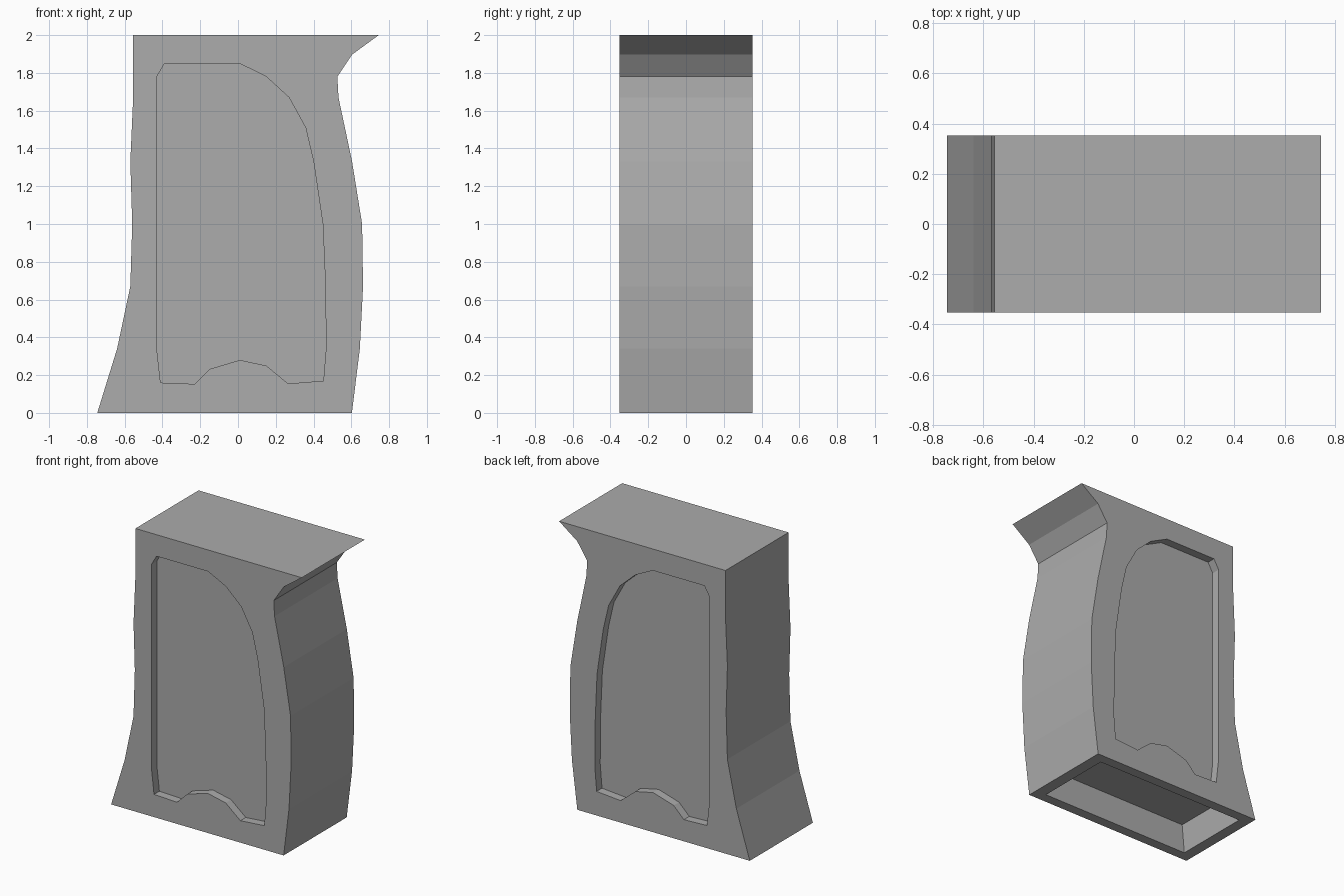
import bpy, bmesh

if "Cube" in bpy.data.objects:
    bpy.data.objects.remove(bpy.data.objects["Cube"])

HALF = 0.352      # half thickness of the body
RECESS = 0.06     # depth of the side panels


def make_object(name, bm):
    bmesh.ops.recalc_face_normals(bm, faces=bm.faces)
    mesh = bpy.data.meshes.new(name)
    bm.to_mesh(mesh)
    bm.free()
    mesh.materials.append(dark_grey)
    obj = bpy.data.objects.new(name, mesh)
    bpy.context.collection.objects.link(obj)
    return obj


def loft(name, rings):
    """Closed solid between two matching rings of points."""
    bm = bmesh.new()
    a, b = [[bm.verts.new(p) for p in ring] for ring in rings]
    bm.faces.new(a)
    bm.faces.new(b)
    for i in range(len(a)):
        j = (i + 1) % len(a)
        bm.faces.new((a[i], a[j], b[j], b[i]))
    return make_object(name, bm)


def slab(name, profile, y0, y1):
    return loft(name, [[(x, y, z) for x, z in profile] for y in (y0, y1)])


def cut(target, cutter):
    cutter.hide_render = True
    cutter.hide_set(True)
    mod = target.modifiers.new(cutter.name, 'BOOLEAN')
    mod.operation = 'DIFFERENCE'
    mod.solver = 'EXACT'
    mod.object = cutter


# Dark grey finish
dark_grey = bpy.data.materials.new("dark_grey")
dark_grey.diffuse_color = (0.412, 0.412, 0.412, 1)
dark_grey.use_nodes = True
dark_grey.node_tree.nodes["Principled BSDF"].inputs["Base Color"].default_value = dark_grey.diffuse_color

# Main body silhouette
outline = [(-0.745, 0), (0.603, 0), (0.645, 0.34), (0.662, 0.67), (0.657, 1.0),
           (0.604, 1.33), (0.532, 1.67), (0.526, 1.78), (0.604, 1.897), (0.745, 2.0),
           (-0.555, 2.0), (-0.555, 1.67), (-0.57, 1.33), (-0.56, 1.0),
           (-0.57, 0.67), (-0.64, 0.34)]
grip = slab("grip_body", outline, -HALF, HALF)

# Recessed panel on both broad sides
panel = [(-0.41, 0.16), (-0.23, 0.153), (-0.15, 0.232), (0.01, 0.28), (0.15, 0.25),
         (0.265, 0.155), (0.452, 0.17), (0.466, 0.34), (0.463, 0.67), (0.449, 1.0),
         (0.40, 1.33), (0.358, 1.51), (0.27, 1.67), (0.15, 1.78), (0.012, 1.848),
         (-0.39, 1.848), (-0.43, 1.78), (-0.43, 0.34)]
for side, sign in (("front", -1), ("back", 1)):
    cut(grip, slab(side + "_panel_cutter", panel,
                   sign * (HALF - RECESS), sign * (HALF + 0.1)))

# Shallow rectangular well in the underside
def rectangle(x0, x1, y, z):
    return [(x0, -y, z), (x1, -y, z), (x1, y, z), (x0, y, z)]

cut(grip, loft("base_well_cutter", [rectangle(-0.668, 0.52, 0.28, -0.02),
                                    rectangle(-0.648, 0.52, 0.28, 0.205)]))
